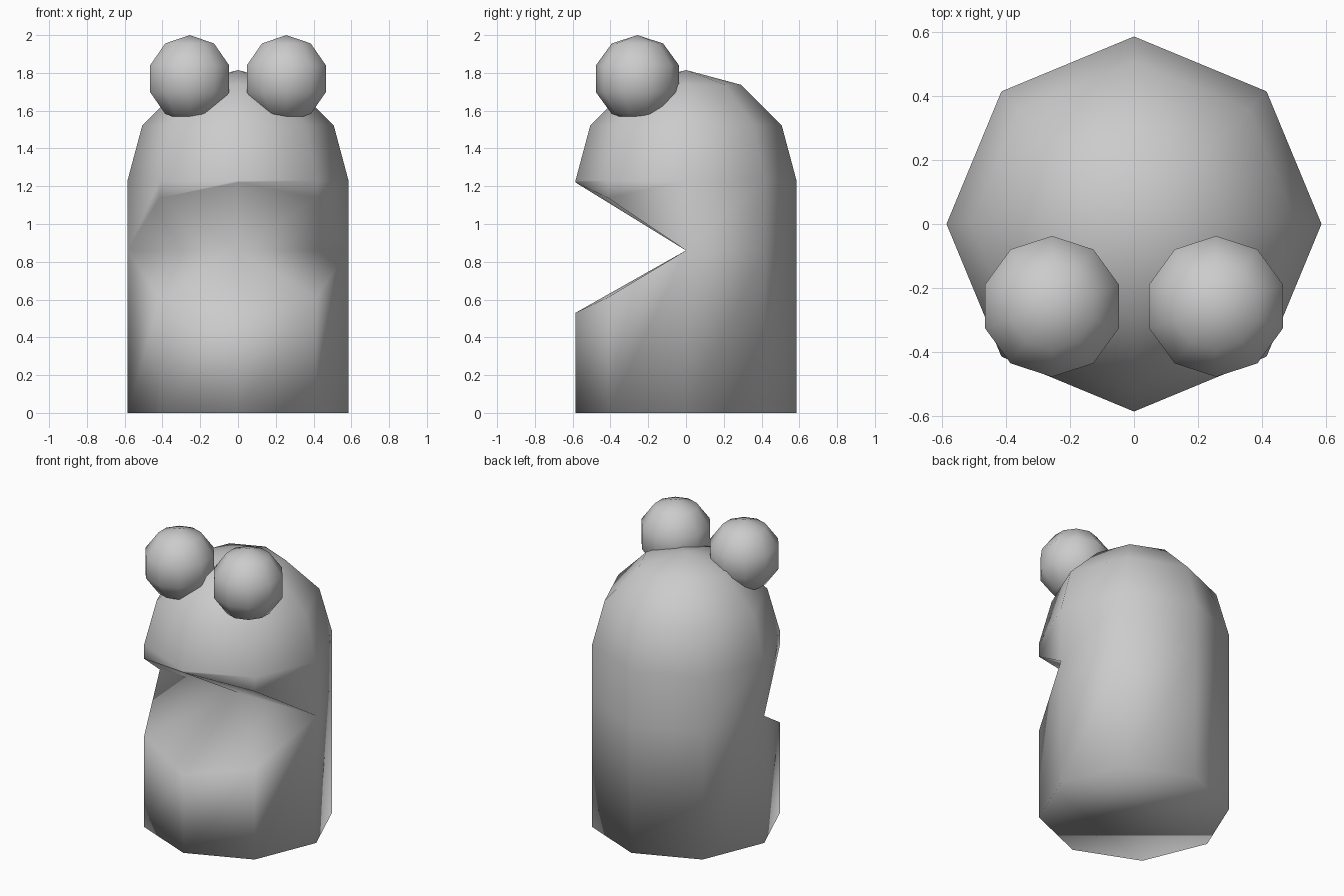
import bpy, bmesh, math

if "Cube" in bpy.data.objects:
    bpy.data.objects.remove(bpy.data.objects["Cube"])


def ring(bm, r, z, n):
    """Ring of n vertices, first one facing the front; z may be a list."""
    zs = z if isinstance(z, list) else [z] * n
    return [bm.verts.new((r * math.sin(2 * math.pi * k / n),
                          -r * math.cos(2 * math.pi * k / n), zs[k])) for k in range(n)]


def bridge(bm, a, b):
    n = len(a)
    for k in range(n):
        bm.faces.new((a[k], a[(k + 1) % n], b[(k + 1) % n], b[k]))


def cap(bm, loop, z):
    tip = bm.verts.new((0, 0, z))
    for k in range(len(loop)):
        bm.faces.new((loop[k], loop[(k + 1) % len(loop)], tip))


def finish(bm, name, loc=(0, 0, 0)):
    bmesh.ops.remove_doubles(bm, verts=bm.verts, dist=0.0005)
    bmesh.ops.recalc_face_normals(bm, faces=bm.faces)
    for f in bm.faces:
        f.smooth = True
    me = bpy.data.meshes.new(name)
    bm.to_mesh(me)
    bm.free()
    ob = bpy.data.objects.new(name, me)
    ob.location = loc
    bpy.context.collection.objects.link(ob)
    return ob


# Body: eight-sided column with a domed top and an open wedge mouth
R, HINGE, SHOULDER = 0.585, 0.86, 1.23
bm = bmesh.new()
base = ring(bm, R, 0, 8)
lower = ring(bm, R, [0.53, 0.612] + [HINGE] * 5 + [0.612], 8)
upper = ring(bm, R, [1.22, 1.138] + [HINGE] * 5 + [1.138], 8)
shoulder = ring(bm, R, SHOULDER, 8)
bm.faces.new(base[::-1])
bridge(bm, base, lower)
bridge(bm, upper, shoulder)

# Dome
below = shoulder
for a in (math.radians(30), math.radians(60)):
    above = ring(bm, R * math.cos(a), SHOULDER + R * math.sin(a), 8)
    bridge(bm, below, above)
    below = above
cap(bm, below, SHOULDER + R)

# Mouth interior: two fans meeting at the hinge line
hinge = bm.verts.new((0, 0, HINGE))
for lip in (lower, upper):
    for k in (-2, -1, 0, 1):
        bm.faces.new((lip[k], lip[k + 1], hinge))
finish(bm, "body")

# Eyes: ten-sided balls with flat-banded middles
ER = 0.231
for side, name in ((-1, "left_eye"), (1, "right_eye")):
    bm = bmesh.new()
    rings = [ring(bm, ER * math.cos(math.radians(a)), ER * math.sin(math.radians(a)), 10)
             for a in (-54, -18, 18, 54)]
    for a, b in zip(rings, rings[1:]):
        bridge(bm, a, b)
    cap(bm, rings[0], -ER)
    cap(bm, rings[-1], ER)
    finish(bm, name, (side * 0.256, -0.257, 2 - ER))
